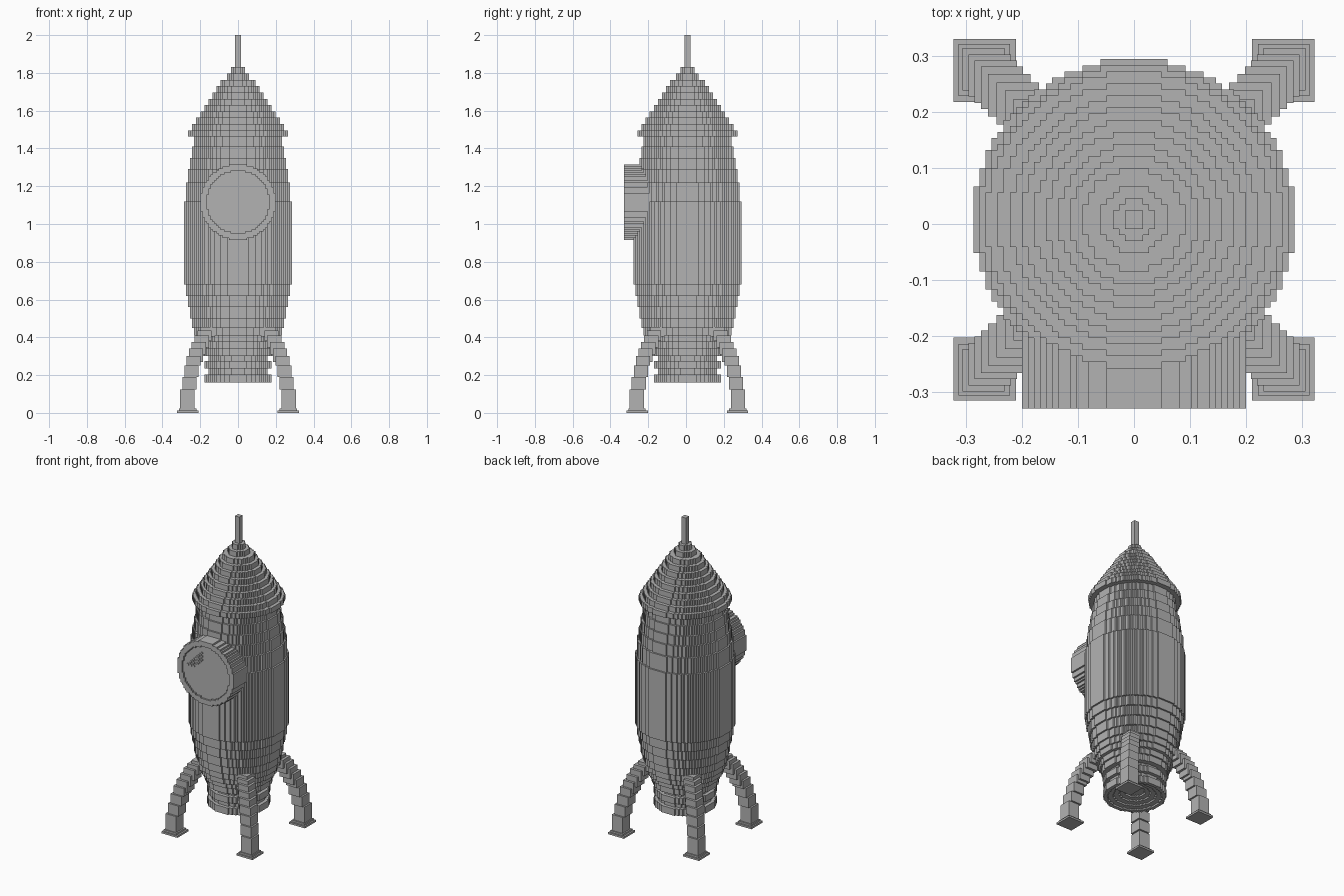
import bpy, bmesh, math
from mathutils import Matrix, Vector

old = bpy.data.objects.get("Cube")
if old:
    bpy.data.objects.remove(old, do_unlink=True)

V = 0.0108          # block size
MID_Y = 0.0075      # the hull axis sits slightly behind the origin

grey = bpy.data.materials.new("plain_grey")
grey.use_nodes = True
grey.diffuse_color = (0.45, 0.45, 0.45, 1)
bsdf = next(n for n in grey.node_tree.nodes if n.type == 'BSDF_PRINCIPLED')
bsdf.inputs["Base Color"].default_value = (0.45, 0.45, 0.45, 1)


def slab(bm, z0, z1, cells):
    """Extrude a set of square grid cells from z0 to z1."""
    verts, faces = {}, []
    for i, j in cells:
        quad = []
        for a, b in ((i, j), (i + 1, j), (i + 1, j + 1), (i, j + 1)):
            if (a, b) not in verts:
                verts[a, b] = bm.verts.new(((a - 0.5) * V, (b - 0.5) * V, z0))
            quad.append(verts[a, b])
        faces.append(bm.faces.new(quad))
    out = bmesh.ops.extrude_face_region(bm, geom=faces)["geom"]
    top = [g for g in out if isinstance(g, bmesh.types.BMVert)]
    bmesh.ops.translate(bm, vec=(0, 0, z1 - z0), verts=top)


def ring(n, inner=-1):
    """Grid cells of a blocky disc, or of a ring when inner is given."""
    lo = (inner + 0.5) ** 2 if inner >= 0 else -1
    span = range(-n, n + 1)
    return [(i, j) for i in span for j in span
            if lo < i * i + j * j <= (n + 0.5) ** 2]


def box(bm, centre, size):
    m = Matrix.Translation(centre) @ Matrix.Diagonal(Vector(size).to_4d())
    bmesh.ops.create_cube(bm, size=1, matrix=m)


def finish(name, bm, location=(0, MID_Y, 0), tilt=0):
    bmesh.ops.recalc_face_normals(bm, faces=bm.faces[:])
    bmesh.ops.dissolve_limit(bm, angle_limit=0.01, verts=bm.verts[:], edges=bm.edges[:])
    me = bpy.data.meshes.new(name)
    bm.to_mesh(me)
    bm.free()
    me.materials.append(grey)
    ob = bpy.data.objects.new(name, me)
    ob.location = location
    ob.rotation_euler.x = tilt
    bpy.context.collection.objects.link(ob)


def stack(name, levels, radii):
    """Discs between successive heights."""
    bm = bmesh.new()
    for z0, z1, n in zip(levels, levels[1:], radii):
        slab(bm, z0, z1, ring(n))
    finish(name, bm)


# Hull: narrow at both ends, straight in the middle
stack("hull",
      [0.30, 0.34, 0.375, 0.41, 0.45, 0.50, 0.56, 0.62, 0.68,
       1.12, 1.22, 1.29, 1.35, 1.41, 1.465],
      [17, 18, 20, 21, 22, 23, 24, 25, 26, 25, 24, 23, 22, 21])

# Nose cone with overhanging brim
stack("nose_cone", [1.462 + 0.0335 * k for k in range(12)],
      [24, 22, 20, 18, 16, 14, 12, 10, 8, 5, 3])

# Antenna
stack("antenna", [1.82, 2.0], [1])

# Engine nozzle: two bands, with a stepped hollow underneath
stack("nozzle_bands", [0.204, 0.235, 0.275, 0.305], [14, 16, 14])
bm = bmesh.new()
for k in range(4):
    slab(bm, 0.161 + V * k, 0.161 + V * (k + 1), ring(16, 14 - 3 * k))
finish("nozzle_mouth", bm)

# Porthole: rim, set-back glass and a glint of small plates
FACE = 0.3285
GLASS = FACE - V
place = dict(location=(0, 0, 1.116), tilt=math.pi / 2)
bm = bmesh.new()
slab(bm, 0.15, FACE, ring(18, 15))
finish("porthole_rim", bm, **place)
bm = bmesh.new()
slab(bm, 0.15, GLASS, ring(15))
finish("porthole_glass", bm, **place)
bm = bmesh.new()
for i in range(-13, -2):
    for j in range(2, 13):
        if 10 <= j - i <= 15 and (i + j) % 2 == 0:
            box(bm, (i * V, j * V, GLASS), (V, V, 0.01))
finish("porthole_glint", bm, **place)

# Four arched legs on square feet: top height and outer edge of each segment
SEGMENTS = [(0.125, 0.306), (0.19, 0.295), (0.25, 0.284), (0.30, 0.273),
            (0.34, 0.26), (0.375, 0.245), (0.41, 0.23), (0.435, 0.215), (0.455, 0.198)]
WIDE = 0.0756
for side, sx in (("left", 1), ("right", -1)):
    for end, sy in (("front", -1), ("back", 1)):
        bm = bmesh.new()
        box(bm, (sx * 0.266, sy * 0.266, 0.006), (0.112, 0.112, 0.012))
        box(bm, (sx * 0.267, sy * 0.267, 0.017), (0.092, 0.092, 0.012))
        below = 0.02
        for top, outer in SEGMENTS:
            c = outer - WIDE / 2
            foot = below - (0.03 if top > 0.3 else 0)
            box(bm, (sx * c, sy * c, (foot + top) / 2), (WIDE, WIDE, top - foot))
            below = top
        finish(f"{end}_{side}_leg", bm)
